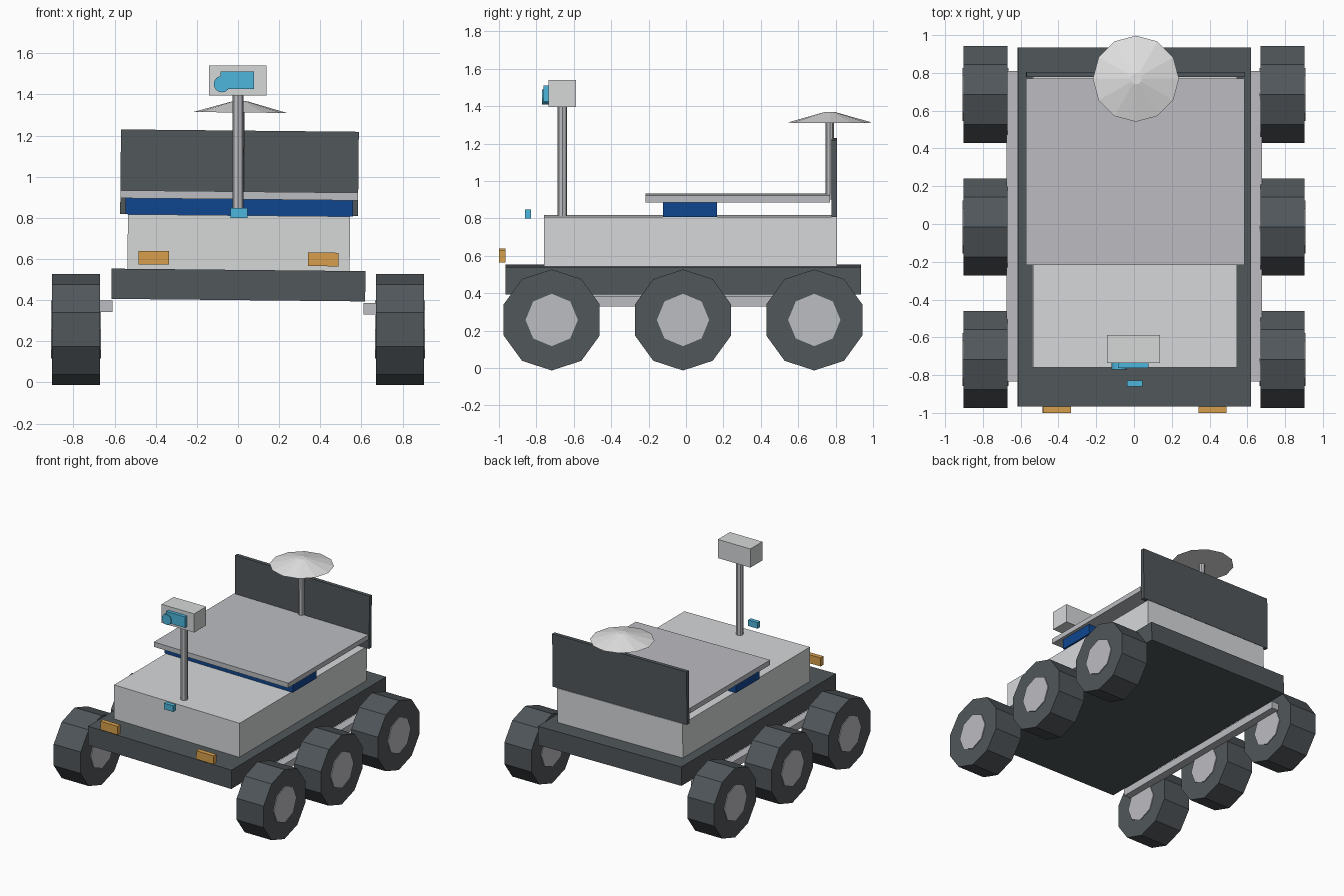
import bpy, bmesh, math
from mathutils import Matrix, Vector

if "Cube" in bpy.data.objects:
    bpy.data.objects.remove(bpy.data.objects["Cube"], do_unlink=True)


def material(name, rgb):
    """Flat colour given in sRGB 0-255, stored as linear."""
    lin = [(c / 255 / 12.92) if c < 11 else ((c / 255 + 0.055) / 1.055) ** 2.4 for c in rgb]
    m = bpy.data.materials.new(name)
    m.use_nodes = True
    m.diffuse_color = (*lin, 1)
    m.node_tree.nodes["Principled BSDF"].inputs["Base Color"].default_value = (*lin, 1)
    return m


light = material("light grey", (214, 216, 217))
mid = material("mid grey", (188, 189, 193))
dark = material("dark slate", (81, 87, 91))
white = material("dish white", (226, 226, 226))
amber = material("amber", (216, 159, 76))
cyan = material("lens cyan", (78, 182, 220))
blue = material("deep blue", (15, 69, 143))

# The body leans very slightly to its left on the wheels
PIVOT = Vector((0, 0, 0.3))
LEAN = Matrix.Translation(PIVOT) @ Matrix.Rotation(0.01, 4, 'Y') @ Matrix.Translation(-PIVOT)


def finish(name, bm, mat, lean):
    if lean:
        bm.transform(LEAN)
    bmesh.ops.recalc_face_normals(bm, faces=bm.faces)
    mesh = bpy.data.meshes.new(name)
    bm.to_mesh(mesh)
    bm.free()
    mesh.materials.append(mat)
    obj = bpy.data.objects.new(name, mesh)
    bpy.context.collection.objects.link(obj)
    return obj


def box(name, mat, x, y, z, lean=True):
    """Box from (min, max) ranges."""
    bm = bmesh.new()
    bmesh.ops.create_cube(bm, size=1)
    for v in bm.verts:
        v.co = [r[0] + (c + 0.5) * (r[1] - r[0]) for c, r in zip(v.co, (x, y, z))]
    return finish(name, bm, mat, lean)


def cylinder(name, mat, center, r1, depth, sides, axis='Z', r2=None, lean=False):
    """Capped cylinder or cone along an axis."""
    turn = {'X': Matrix.Rotation(math.pi / 2, 4, 'Y'),
            'Y': Matrix.Rotation(math.pi / 2, 4, 'X'),
            'Z': Matrix.Identity(4)}[axis]
    start = Matrix.Rotation(math.pi / 2, 4, 'Z')
    bm = bmesh.new()
    bmesh.ops.create_cone(bm, cap_ends=True, segments=sides, radius1=r1,
                          radius2=r1 if r2 is None else r2, depth=depth,
                          matrix=Matrix.Translation(center) @ turn @ start)
    return finish(name, bm, mat, lean)


# Chassis and body
box("chassis", dark, (-0.617, 0.617), (-0.965, 0.935), (0.40, 0.547))
box("body", light, (-0.54, 0.54), (-0.759, 0.806), (0.547, 0.812))

# Deck panel on its blue support, with upright plate behind
box("panel_support", blue, (-0.553, 0.553), (-0.123, 0.167), (0.812, 0.892))
box("deck_panel", mid, (-0.578, 0.578), (-0.217, 0.769), (0.89, 0.928))
box("rear_plate", dark, (-0.578, 0.578), (0.777, 0.806), (0.814, 1.224))

# Dish antenna
cylinder("dish_mast", mid, (0, 0.769, 1.11), 0.022, 0.42, 8, lean=True)
cylinder("dish", white, (0, 0.769, 1.34), 0.228, 0.056, 12, r2=0.03, lean=True)

# Camera mast and head
cylinder("camera_mast", mid, (0, -0.661, 1.105), 0.026, 0.60, 8)
box("camera_head", light, (-0.142, 0.138), (-0.736, -0.588), (1.395, 1.54), False)
box("camera_window", cyan, (-0.085, 0.078), (-0.762, -0.736), (1.425, 1.51), False)
cylinder("camera_lens", cyan, (-0.078, -0.752, 1.45), 0.04, 0.034, 16, 'Y')
box("front_sensor", cyan, (-0.036, 0.045), (-0.86, -0.828), (0.80, 0.847), False)

for side, label in ((1, "left"), (-1, "right")):
    # Side rails and front lamps
    box(label + "_rail", mid, sorted((side * 0.61, side * 0.676)), (-0.835, 0.81), (0.336, 0.392))
    box(label + "_lamp", amber, sorted((side * 0.338, side * 0.486)), (-1.0, -0.965), (0.569, 0.635))
    # Wheels with hubs showing on both faces
    for y, place in ((-0.718, "front"), (-0.016, "middle"), (0.686, "rear")):
        center = (side * 0.787, y, 0.257)
        cylinder(f"{place}_{label}_wheel", dark, center, 0.27, 0.232, 10, 'X')
        cylinder(f"{place}_{label}_hub", mid, center, 0.14, 0.244, 8, 'X')
